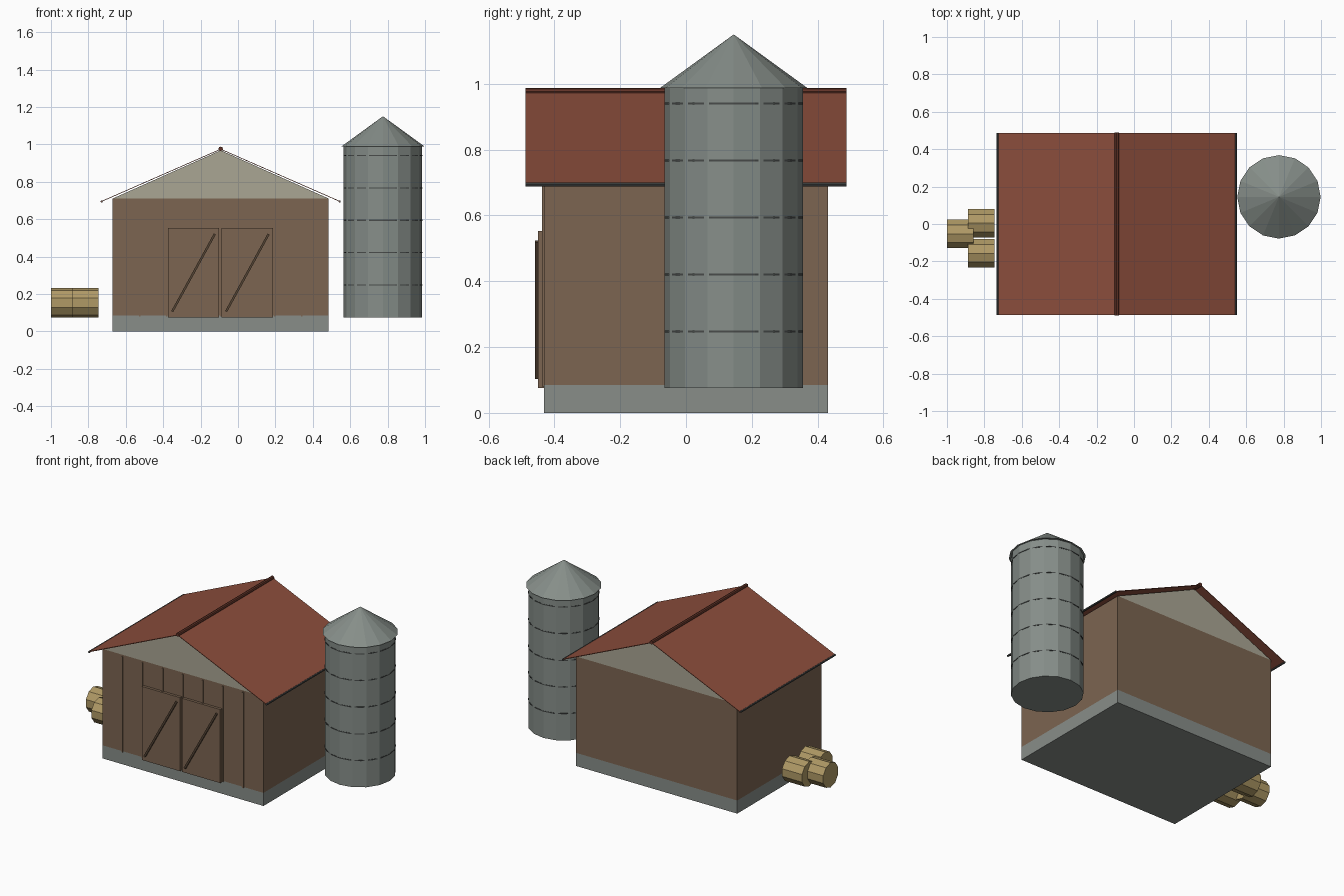
import bpy, bmesh, math
from mathutils import Matrix, Vector

if "Cube" in bpy.data.objects:
    bpy.data.objects.remove(bpy.data.objects["Cube"])


def lin(c):
    c /= 255
    return c / 12.92 if c <= 0.04045 else ((c + 0.055) / 1.055) ** 2.4


def material(name, r, g, b):
    m = bpy.data.materials.new(name)
    m.diffuse_color = (lin(r), lin(g), lin(b), 1)
    m.use_nodes = True
    m.node_tree.nodes["Principled BSDF"].inputs["Base Color"].default_value = m.diffuse_color
    return m


WOOD = material("brown wood", 124, 101, 81)
DARK = material("dark wood", 84, 67, 52)
STONE = material("grey stone", 136, 141, 137)
GABLE = material("pale gable boards", 170, 166, 148)
TILE = material("red roof", 140, 78, 60)
RIDGE = material("dark red ridge", 98, 52, 40)
STEEL = material("silo steel", 134, 142, 137)
IRON = material("dark iron", 72, 75, 74)
STRAW = material("yellow straw", 176, 154, 102)


def finish(bm, name, mat):
    bmesh.ops.recalc_face_normals(bm, faces=bm.faces)
    me = bpy.data.meshes.new(name)
    bm.to_mesh(me)
    bm.free()
    me.materials.append(mat)
    ob = bpy.data.objects.new(name, me)
    bpy.context.collection.objects.link(ob)
    return ob


def box(name, lo, hi, mat, turn=0):
    """Box between two corners, optionally turned about y through its centre."""
    lo, hi = Vector(lo), Vector(hi)
    bm = bmesh.new()
    size = Matrix.Diagonal((*(hi - lo), 1))
    place = Matrix.Translation((lo + hi) / 2) @ Matrix.Rotation(turn, 4, 'Y')
    bmesh.ops.create_cube(bm, size=1, matrix=place @ size)
    return finish(bm, name, mat)


def prism(name, profile, y0, y1, mat):
    """Extrude an x-z profile along y."""
    bm = bmesh.new()
    face = bm.faces.new([bm.verts.new((x, y0, z)) for x, z in profile])
    new = bmesh.ops.extrude_face_region(bm, geom=[face])["geom"]
    bmesh.ops.translate(bm, vec=(0, y1 - y0, 0),
                        verts=[v for v in new if isinstance(v, bmesh.types.BMVert)])
    return finish(bm, name, mat)


def rod(name, centre, r1, r2, length, sides, mat, axis='Z'):
    """Cylinder or cone along one axis."""
    turn = {'Z': Matrix(), 'X': Matrix.Rotation(math.pi / 2, 4, 'Y'),
            'Y': Matrix.Rotation(math.pi / 2, 4, 'X')}[axis]
    bm = bmesh.new()
    bmesh.ops.create_cone(bm, cap_ends=True, segments=sides, radius1=r1, radius2=r2,
                          depth=length, matrix=Matrix.Translation(centre) @ turn)
    return finish(bm, name, mat)


# Barn body
X0, X1, Y = -0.67, 0.485, 0.432
MID = (X0 + X1) / 2
box("foundation", (X0, -Y, 0), (X1, Y, 0.085), STONE)
box("walls", (X0, -Y, 0.085), (X1, Y, 0.71), WOOD)
prism("gable", [(X0, 0.71), (X1, 0.71), (MID, 0.968)], -Y, Y, GABLE)

# Thin roof sheets, eave gutters and ridge cap
for side, label in ((-1, "left"), (1, "right")):
    eave = MID + side * 0.639
    prism(label + "_roof", [(MID, 0.972), (eave, 0.692), (eave, 0.696), (MID, 0.976)],
          -0.487, 0.487, TILE)
    rod(label + "_gutter", (eave - side * 0.003, 0, 0.694), 0.006, 0.006, 0.974, 8, IRON, 'Y')
rod("ridge_cap", (MID, 0, 0.976), 0.012, 0.012, 0.976, 8, RIDGE, 'Y')

# Upright battens on the front wall
for i in range(1, 8):
    x = X0 + (X1 - X0) * i / 8
    box("front_batten", (x - 0.004, -0.438, 0.08), (x + 0.004, -0.425, 0.70), WOOD)

# Sliding doors with diagonal braces
for x0 in (-0.375, -0.087):
    box("door", (x0, -0.449, 0.075), (x0 + 0.274, -0.43, 0.552), WOOD)
    cx, cz = x0 + 0.137, 0.313
    dx, dz = 0.228, 0.415
    half = math.hypot(dx, dz) / 2
    box("door_brace", (cx - 0.006, -0.459, cz - half), (cx + 0.006, -0.445, cz + half),
        DARK, math.atan2(dx, dz))

# Silo with hoops and conical cap
SX, SY = 0.775, 0.145
spin = Matrix.Rotation(math.pi / 2, 4, 'Z')
rod("silo_body", (SX, SY, 0.533), 0.21, 0.21, 0.916, 16, STEEL)
rod("silo_cap", (SX, SY, 1.069), 0.223, 0, 0.162, 16, STEEL)
for i in range(5):
    rod("silo_hoop", (SX, SY, 0.248 + 0.173 * i), 0.2105, 0.2105, 0.006, 20, IRON)

# Round straw bales beside the barn
for x, y in ((-0.929, -0.053), (-0.817, 0.005), (-0.817, -0.157)):
    rod("straw_bale", (x, y, 0.153), 0.08, 0.08, 0.143, 10, STRAW, 'X').data.transform(
        Matrix.Translation((x, y, 0.153)) @ Matrix.Rotation(math.pi / 2, 4, 'X')
        @ Matrix.Translation((-x, -y, -0.153)))
